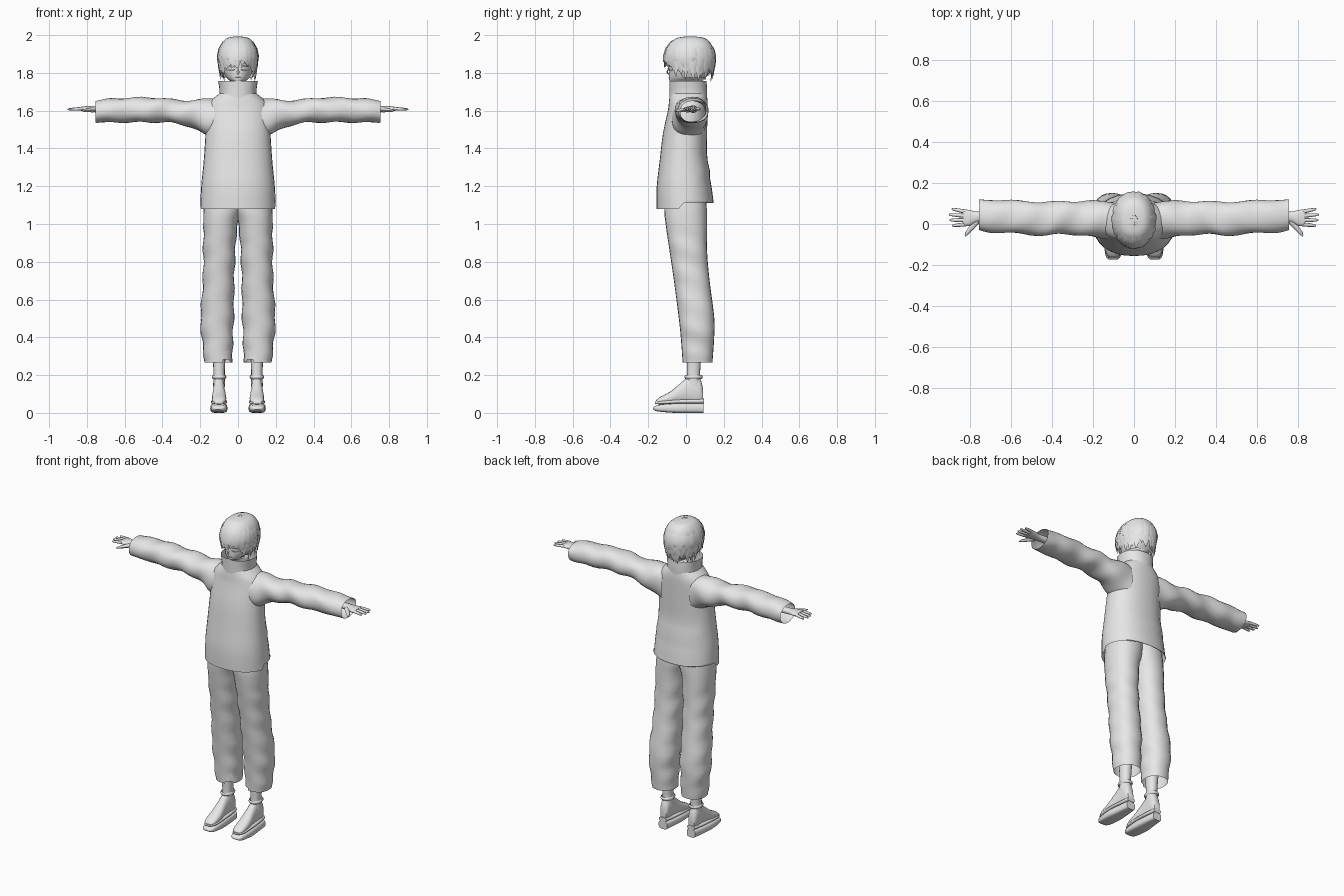
import bpy, bmesh, math, random
from mathutils import Vector

random.seed(4)
cube = bpy.data.objects.get("Cube")
if cube:
    bpy.data.objects.remove(cube, do_unlink=True)

GREY = (0.8, 0.8, 0.8, 1)
mat = bpy.data.materials.new("light_grey")
mat.use_nodes = True
mat.diffuse_color = GREY
mat.node_tree.nodes["Principled BSDF"].inputs["Base Color"].default_value = GREY


def finish(name, bm, mirror=False, angle=50):
    bmesh.ops.recalc_face_normals(bm, faces=bm.faces)
    me = bpy.data.meshes.new(name)
    bm.to_mesh(me)
    bm.free()
    me.materials.append(mat)
    for p in me.polygons:
        p.use_smooth = True
    me.set_sharp_from_angle(angle=math.radians(angle))
    ob = bpy.data.objects.new(name, me)
    bpy.context.collection.objects.link(ob)
    if mirror:
        ob.modifiers.new("Mirror", "MIRROR").use_mirror_merge = False
    return ob


def spline(rows, steps):
    """Catmull-Rom sampling of the ring values."""
    out = []
    for i in range(len(rows) - 1):
        p = [rows[max(0, min(len(rows) - 1, i + k))] for k in (-1, 0, 1, 2)]
        for s in range(steps):
            t = s / steps
            out.append([b + t * (c - a) / 2 + t * t * (a - 2.5 * b + 2 * c - d / 2)
                        + t ** 3 * (1.5 * (b - c) + (d - a) / 2) for a, b, c, d in zip(*p)])
    return out + [list(rows[-1])]


def loft(name, axis, rows, sides=24, steps=3, power=0.9, mirror=False,
         capped=False, tweak=None, cut=None):
    """Rings of (position, low a, high a, low b, high b) along an axis."""
    bm = bmesh.new()
    others = [k for k in range(3) if k != axis]
    loops = []
    for t, a0, a1, b0, b1 in spline(rows, steps):
        loop = []
        for i in range(sides):
            ang = math.tau * i / sides
            c, s = math.cos(ang), math.sin(ang)
            co = Vector()
            co[axis] = t
            co[others[0]] = (a0 + a1) / 2 + (a1 - a0) / 2 * math.copysign(abs(c) ** power, c)
            co[others[1]] = (b0 + b1) / 2 + (b1 - b0) / 2 * math.copysign(abs(s) ** power, s)
            if tweak:
                tweak(co)
            loop.append(bm.verts.new(co))
        loops.append(loop)
    for lo, hi in zip(loops, loops[1:]):
        for i in range(sides):
            j = (i + 1) % sides
            bm.faces.new((lo[i], lo[j], hi[j], hi[i]))
    if capped:
        bm.faces.new(loops[0])
        bm.faces.new(loops[-1])
    if cut:
        bmesh.ops.delete(bm, geom=[v for v in bm.verts if cut(v.co)], context="VERTS")
    return finish(name, bm, mirror)


def strand(bm, pts, widths, depth, out, sides=4):
    """Tapered sweep through points, flat against the outward direction."""
    loops = []
    for i, p in enumerate(pts):
        tan = (pts[min(i + 1, len(pts) - 1)] - pts[max(i - 1, 0)]).normalized()
        side = tan.cross(out).normalized()
        nor = side.cross(tan)
        w = widths[i]
        loops.append([bm.verts.new(p + side * w * math.cos(math.tau * k / sides)
                                   + nor * w * depth * math.sin(math.tau * k / sides))
                      for k in range(sides)])
    for lo, hi in zip(loops, loops[1:]):
        for i in range(sides):
            j = (i + 1) % sides
            bm.faces.new((lo[i], lo[j], hi[j], hi[i]))
    bm.faces.new(loops[0])
    bm.faces.new(loops[-1])


def sym(z, x, y0, y1):
    return (z, -x, x, y0, y1)


# Jacket body with a raised back hem, and a standing collar
def hem(co):
    if co.z < 1.085 and co.y > -0.03:
        co.z += 0.045 - 0.15 * max(0, co.y - 0.05)
    co.y += 0.01 * math.exp(-((co.z - 1.3) / 0.03) ** 2) * (co.y > 0.06)


loft("jacket_body", 2, [sym(1.08, .2, -.155, .15), sym(1.2, .195, -.155, .135),
     sym(1.33, .182, -.14, .112), sym(1.48, .172, -.122, .112), sym(1.6, .168, -.096, .114),
     sym(1.65, .145, -.09, .114), sym(1.69, .1, -.085, .11)], sides=32, tweak=hem)
loft("collar", 2, [sym(1.67, .098, -.088, .112), sym(1.71, .098, -.088, .112),
     sym(1.757, .105, -.088, .108)], sides=32)


# Sleeves with soft folds
def folds(co):
    co.z += 0.004 * math.sin(38 * co.x + 20 * co.y)
    co.y += 0.004 * math.sin(31 * co.x + 25 * co.z)


loft("sleeves", 0, [(.1, -.07, .11, 1.45, 1.67), (.17, -.07, .112, 1.47, 1.662),
     (.25, -.055, .112, 1.512, 1.655), (.35, -.05, .11, 1.535, 1.66),
     (.45, -.056, .108, 1.538, 1.67), (.6, -.045, .115, 1.538, 1.668),
     (.7, -.04, .12, 1.536, 1.66), (.755, -.032, .118, 1.54, 1.655)],
     mirror=True, steps=5, tweak=folds)


# Trouser legs with a split at the cuff
def split(co):
    if co.z < 0.272 and abs(co.x - 0.053) < 0.012 and co.y < 0.05:
        co.z += 0.09
    elif 0.3 < co.z < 0.95:
        co.x += 0.004 * math.sin(45 * co.z + 15 * co.y)


loft("trouser_legs", 2, [(1.2, -.03, .17, -.11, .105), (1.08, -.02, .182, -.115, .11),
     (1, .003, .184, -.108, .11), (.85, .014, .184, -.086, .112), (.7, .02, .186, -.064, .125),
     (.5, .022, .198, -.038, .15), (.38, .028, .19, -.026, .148), (.268, .03, .178, -.018, .14)],
     mirror=True, steps=5, tweak=split)

# Lower legs, ankle straps, feet and sandals
loft("lower_legs", 2, [(.14, .068, .132, 0, .08), (.22, .07, .13, .005, .075),
     (.4, .06, .14, 0, .09)], mirror=True, sides=16)
loft("ankle_straps", 2, [(.18, .066, .134, -.004, .084), (.19, .061, .139, -.009, .089),
     (.2, .066, .134, -.004, .084)], mirror=True, sides=16)
loft("feet", 1, [(-.162, .085, .12, .05, .062), (-.14, .066, .135, .045, .082),
     (-.08, .062, .138, .045, .115), (-.02, .069, .132, .045, .165),
     (.02, .07, .13, .045, .195), (.07, .071, .129, .045, .19), (.09, .08, .12, .055, .13)],
     mirror=True, capped=True, sides=16)
loft("sandal_soles", 1, [(-.174, .082, .122, .018, .028), (-.15, .062, .14, .008, .042),
     (-.06, .056, .147, 0, .05), (.03, .062, .138, 0, .05), (.092, .07, .13, 0, .05)],
     mirror=True, capped=True, power=.55, sides=20)
loft("sandal_rims", 1, [(-.165, .078, .124, .046, .058), (-.13, .06, .141, .046, .064),
     (-.05, .058, .143, .05, .07), (.03, .064, .136, .05, .072), (.094, .074, .126, .05, .075)],
     mirror=True, capped=True, power=.6, sides=16)

# Hands
loft("palms", 0, [(.7, .015, .06, 1.588, 1.628), (.765, .01, .06, 1.592, 1.625),
     (.8, -.008, .068, 1.595, 1.624), (.835, -.012, .072, 1.6, 1.62)],
     mirror=True, capped=True, sides=16)
bm = bmesh.new()
UP = Vector((0, 0, 1))
for k, length in enumerate((.06, .072, .074, .062)):
    y = -0.002 + 0.021 * k
    path = [Vector((.825 + length * f, y + .006 * f * (k - 1), 1.611 - .004 * f)) for f in (0, .5, .9, 1.04)]
    strand(bm, path, (.01, .009, .007, .003), .9, UP, 8)
strand(bm, [Vector(p) for p in ((.765, .015, 1.605), (.795, -.02, 1.602), (.815, -.045, 1.6), (.823, -.06, 1.599))],
       (.016, .012, .009, .003), .85, UP, 8)
finish("fingers", bm, mirror=True)

# Head and neck
loft("head", 2, [sym(1.64, .05, -.03, .08), sym(1.735, .048, -.035, .08), sym(1.75, .034, -.082, .08),
     sym(1.775, .062, -.09, .1), sym(1.82, .08, -.09, .12), sym(1.88, .087, -.09, .13),
     sym(1.95, .07, -.07, .11), sym(1.985, .02, -.01, .05)], sides=28, power=1)

# Facial features, laid on the curve of the face
bm = bmesh.new()
FRONT = Vector((0, -1, 0))


def on_face(x, z, lift=0.0):
    return Vector((x, .015 - .105 * math.sqrt(1 - (x / .084) ** 2) - lift, z))


for s in (-1, 1):
    for z, w in ((1.848, .004), (1.832, .003), (1.816, .002)):
        arch = .006 if z > 1.82 else -.003
        strand(bm, [on_face(s * x, z + arch * h) for x, h in ((.016, -.6), (.03, .8), (.044, 1), (.056, 0))],
               (.001, w, w, .001), .8, FRONT)
strand(bm, [on_face(0, z, d) for z, d in ((1.835, -.002), (1.805, .01), (1.797, .006), (1.793, -.003))],
       (.004, .007, .008, .003), .6, FRONT)
strand(bm, [on_face(x, 1.775) for x in (-.018, -.007, .007, .018)], (.001, .003, .003, .001), .8, FRONT)
finish("facial_features", bm)

# Hair: scalp shell open at the face, covered by layers of pointed locks
loft("hair_shell", 2, [sym(1.992, .02, 0, .05), sym(1.982, .062, -.055, .105), sym(1.94, .094, -.094, .14),
     sym(1.88, .1, -.108, .15), sym(1.82, .095, -.09, .138), sym(1.775, .078, -.06, .105)],
     sides=28, capped=True, cut=lambda c: c.y < -.035 and c.z < 1.87)
bm = bmesh.new()
for count, start, drop, lift in ((26, .12, 0, 0), (22, .1, .035, .003), (15, .05, .075, .005)):
    for k in range(count):
        a = math.tau * (k + random.uniform(-.25, .25)) / count
        front = max(0, math.cos(a)) ** 2
        tip = 1.765 + .07 * front + drop * (1 - .6 * front) + random.uniform(-.015, .015)
        swing = random.uniform(-.14, .14)
        path = []
        for f in (0, .25, .5, .75, 1):
            phi = start + (1.45 - start) * f
            r = math.sin(phi) ** .8
            path.append((a, r, 1.875 + .118 * math.cos(phi)))
        for f in (.4, .75, 1):
            path.append((a + swing * f, 1 - .12 * f * f * (1 - front) + random.uniform(0, .05) * f,
                         1.885 + (tip - 1.885) * f))
        pts = [Vector((math.sin(b) * r * (.101 + lift), .02 - math.cos(b) * r * (.132 + lift), z)) for b, r, z in path]
        size = random.uniform(.017, .024)
        out = Vector((math.sin(a), -math.cos(a), .6)).normalized()
        strand(bm, pts, [size * w for w in (.15, .5, .8, 1, 1, .85, .5, .03)], .3, out)
finish("hair_locks", bm, angle=40)
